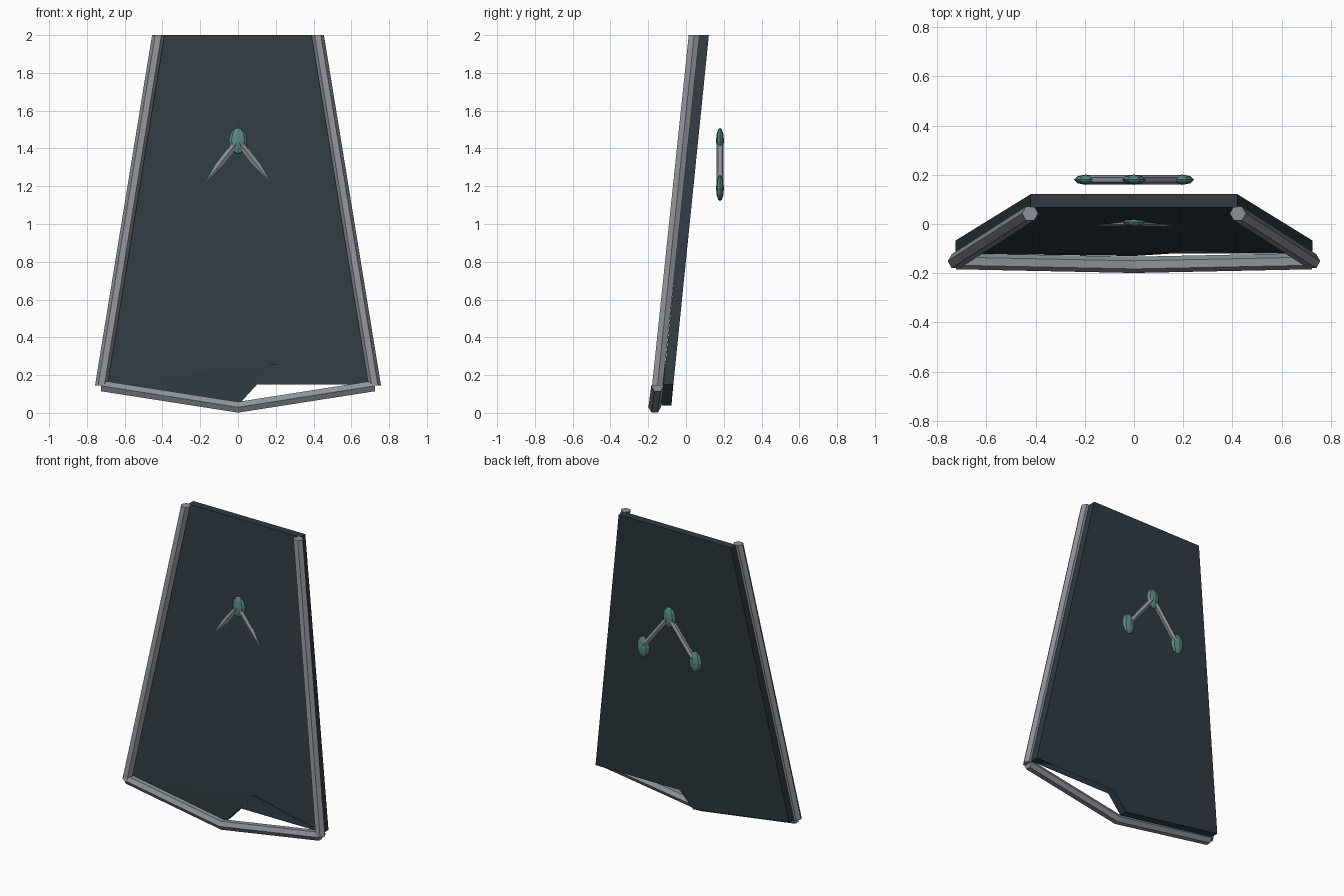
import bpy, bmesh, math
from mathutils import Vector

if "Cube" in bpy.data.objects:
    bpy.data.objects.remove(bpy.data.objects["Cube"])

X, Y, Z = Vector((1, 0, 0)), Vector((0, 1, 0)), Vector((0, 0, 1))


def material(name, color):
    m = bpy.data.materials.new(name)
    m.diffuse_color = (*color, 1)
    m.use_nodes = True
    m.node_tree.nodes["Principled BSDF"].inputs["Base Color"].default_value = m.diffuse_color
    return m


cloth_mat = material("dark_cloth", (0.028, 0.044, 0.054))
metal_mat = material("metal", (0.27, 0.29, 0.32))
gem_mat = material("teal", (0.10, 0.25, 0.22))


def finish(bm, name, mat, fix_normals=True):
    if fix_normals:
        bmesh.ops.recalc_face_normals(bm, faces=bm.faces[:])
    mesh = bpy.data.meshes.new(name)
    bm.to_mesh(mesh)
    bm.free()
    mesh.materials.append(mat)
    obj = bpy.data.objects.new(name, mesh)
    bpy.context.collection.objects.link(obj)
    return obj


def hex_bar(name, path, u, v, r):
    """Six-sided bar lofted along a path; every ring lies in the u-v plane."""
    bm = bmesh.new()
    rings = []
    for p in path:
        rings.append([bm.verts.new(Vector(p) + r * (math.cos(k * math.pi / 3) * u
                      + math.sin(k * math.pi / 3) * v)) for k in range(6)])
    for a, b in zip(rings, rings[1:]):
        for k in range(6):
            bm.faces.new((a[k], a[(k + 1) % 6], b[(k + 1) % 6], b[k]))
    bm.faces.new(rings[0])
    bm.faces.new(rings[-1])
    return finish(bm, name, metal_mat)


# Cloth panel: leaning trapezoid with a pointed hem and a torn notch
outline = [(-0.42, 0.068, 2), (0.42, 0.068, 2), (0.725, -0.12, 0.15),
           (0.2, -0.117, 0.26), (0, -0.13, 0.04), (-0.725, -0.12, 0.15)]
bm = bmesh.new()
front = [bm.verts.new(p) for p in outline]
back = [bm.verts.new(Vector(p) + 0.053 * Y) for p in outline]
for face in ((0, 5, 2, 1), (5, 4, 3)):
    bm.faces.new([front[i] for i in face])
    bm.faces.new([back[i] for i in reversed(face)])
for i in range(6):
    j = (i + 1) % 6
    bm.faces.new((front[i], front[j], back[j], back[i]))
finish(bm, "cloth_panel", cloth_mat, fix_normals=False)

# Side and hem trim
for side, s in (("left", -1), ("right", 1)):
    hex_bar(side + "_trim", [(s * 0.724, -0.151, 0.145), (s * 0.422, 0.043, 2)], X, Y, 0.033)
hex_bar("hem_trim", [(-0.724, -0.151, 0.143), (0, -0.166, 0.03), (0.724, -0.151, 0.143)], Y, Z, 0.033)


# Emblems: three faceted studs joined by two bars, on the back and sunk in the front
def emblem(label, y):
    top = Vector((0, y, 1.44))
    spots = [top, Vector((-0.195, y, 1.19)), Vector((0.195, y, 1.19))]
    for i, p in enumerate(spots):
        bm = bmesh.new()
        bmesh.ops.create_uvsphere(bm, u_segments=8, v_segments=6, radius=1)
        bmesh.ops.scale(bm, vec=(0.048, 0.021, 0.07), verts=bm.verts[:])
        bmesh.ops.translate(bm, vec=p, verts=bm.verts[:])
        finish(bm, f"{label}_stud_{i}", gem_mat)
    for i, p in enumerate(spots[1:]):
        across = (p - top).normalized().cross(Y)
        hex_bar(f"{label}_bar_{i}", [top, p], Y, across, 0.019)


emblem("back_emblem", 0.18)
emblem("front_emblem", 0.008)
